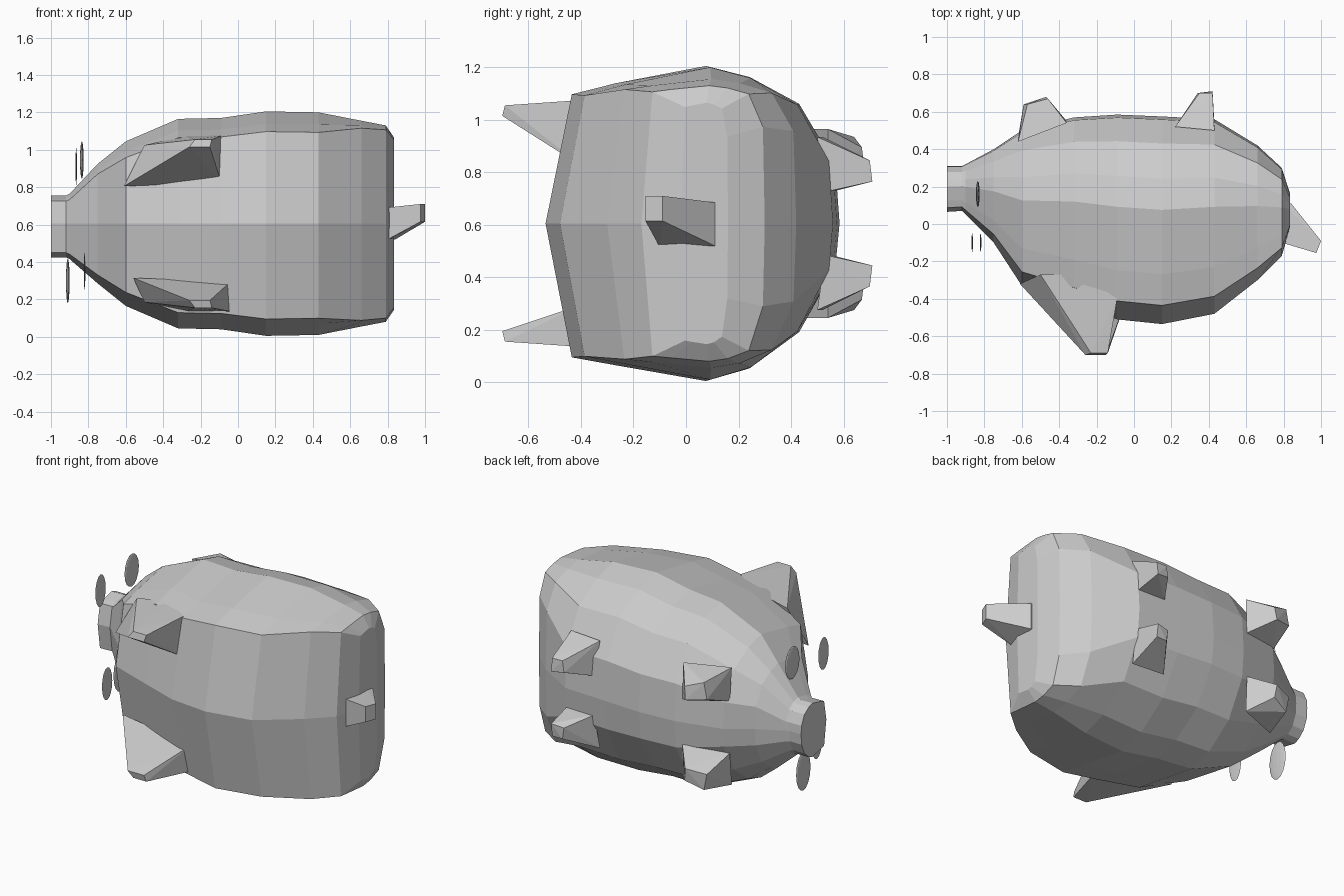
import bpy, bmesh

if "Cube" in bpy.data.objects:
    bpy.data.objects.remove(bpy.data.objects["Cube"])

CZ = 0.605  # the pig lies on its side: z is its width, -y is its back


def make(name, bm):
    bmesh.ops.recalc_face_normals(bm, faces=bm.faces[:])
    me = bpy.data.meshes.new(name)
    bm.to_mesh(me)
    bm.free()
    ob = bpy.data.objects.new(name, me)
    bpy.context.collection.objects.link(ob)
    return ob


def hull(name, pts, side=1):
    """Convex block; z values are offsets from the centre plane."""
    bm = bmesh.new()
    for x, y, z in pts:
        bm.verts.new((x, y, CZ + side * z))
    bmesh.ops.convex_hull(bm, input=bm.verts[:])
    loose = [v for v in bm.verts if not v.link_faces]
    bmesh.ops.delete(bm, geom=loose, context='VERTS')
    return make(name, bm)


# body: lofted section (depth from back to belly, width fraction upper / lower)
section = [(.09, .82, .85), (.24, .89, .90), (.55, 1, 1),
           (.7, .93, .92), (.87, .76, .69), (.985, .40, .30)]
# x, back y, belly y, half width, squareness
rings = [
    (-1.0, .065, .31, .165, 0),
    (-.92, .07, .31, .165, 0),
    (-.90, .05, .32, .175, 0),
    (-.75, -.10, .40, .32, .05),
    (-.60, -.33, .50, .44, -.1),
    (-.32, -.43, .57, .56, 0),
    (-.09, -.51, .585, .565, 0),
    (.15, -.535, .575, .60, 0),
    (.43, -.48, .56, .595, 0),
    (.66, -.30, .42, .55, .6),
    (.79, -.17, .30, .525, .75),
    (.835, -.02, .16, .46, .8),
]
bm = bmesh.new()
loops = []
for x, back, belly, w, s in rings:
    def pt(t, f, sg):
        f = f + (1 - f) * s if t < .95 else f + .4 * s
        cz = CZ - .015 if x < -.85 else CZ
        return bm.verts.new((x, back + (belly - back) * t, cz + sg * w * f))
    cap = bm.verts.new((x, back, CZ))
    loops.append([cap] + [pt(t, u, 1) for t, u, d in section]
                 + [bm.verts.new((x, belly, CZ))]
                 + [pt(t, d, -1) for t, u, d in reversed(section)])
n = len(loops[0])
for a, b in zip(loops, loops[1:]):
    for i in range(n):
        j = (i + 1) % n
        bm.faces.new((a[i], a[j], b[j], b[i]))
bm.faces.new(loops[0])
bm.faces.new(loops[-1])
make("body", bm)

# ears: flat wedges sweeping off the sides of the head
for side, label, inner, dx in ((1, "left", .20, 0), (-1, "right", .29, .05)):
    hull("ear_" + label, [
        (-.61 + dx, -.32, inner), (-.09 + dx, -.40, inner + .02),
        (-.09 + dx, -.40, .47), (-.50, -.27, .42), (-.28, -.27, .47),
        (-.26, -.70, .41), (-.15, -.70, .41),
        (-.23, -.69, .45), (-.14, -.69, .45)], side)

# legs
for side, label in ((1, "left"), (-1, "right")):
    hull("front_leg_" + label, [
        (-.62, .46, .16), (-.36, .55, .14), (-.36, .54, .36), (-.62, .44, .36),
        (-.59, .64, .23), (-.47, .68, .21), (-.46, .67, .29), (-.57, .64, .33)], side)
    hull("hind_leg_" + label, [
        (.24, .55, .12), (.43, .53, .12), (.43, .50, .33), (.22, .52, .33),
        (.34, .70, .17), (.42, .71, .16), (.42, .70, .24), (.35, .70, .24)], side)

# tail: tapered prism
hull("tail", [
    (.79, .11, -.085), (.79, .11, .08), (.84, .11, -.085), (.84, .11, .08),
    (.79, -.10, -.09), (.79, -.10, .085),
    (.975, -.155, .01), (1.0, -.09, .01), (.975, -.155, .105), (1.0, -.09, .105)])

# eyes and pupils: thin floating discs
for name, c, size in (
        ("eye_left", (-.835, .16, .945), (.010, .07, .10)),
        ("eye_right", (-.91, .16, .30), (.010, .07, .12)),
        ("pupil_left", (-.865, -.10, .91), (.004, .05, .10)),
        ("pupil_right", (-.82, -.10, .35), (.004, .05, .10))):
    bm = bmesh.new()
    bmesh.ops.create_uvsphere(bm, u_segments=12, v_segments=8, radius=1)
    bmesh.ops.scale(bm, vec=size, verts=bm.verts[:])
    bmesh.ops.translate(bm, vec=c, verts=bm.verts[:])
    make(name, bm)
